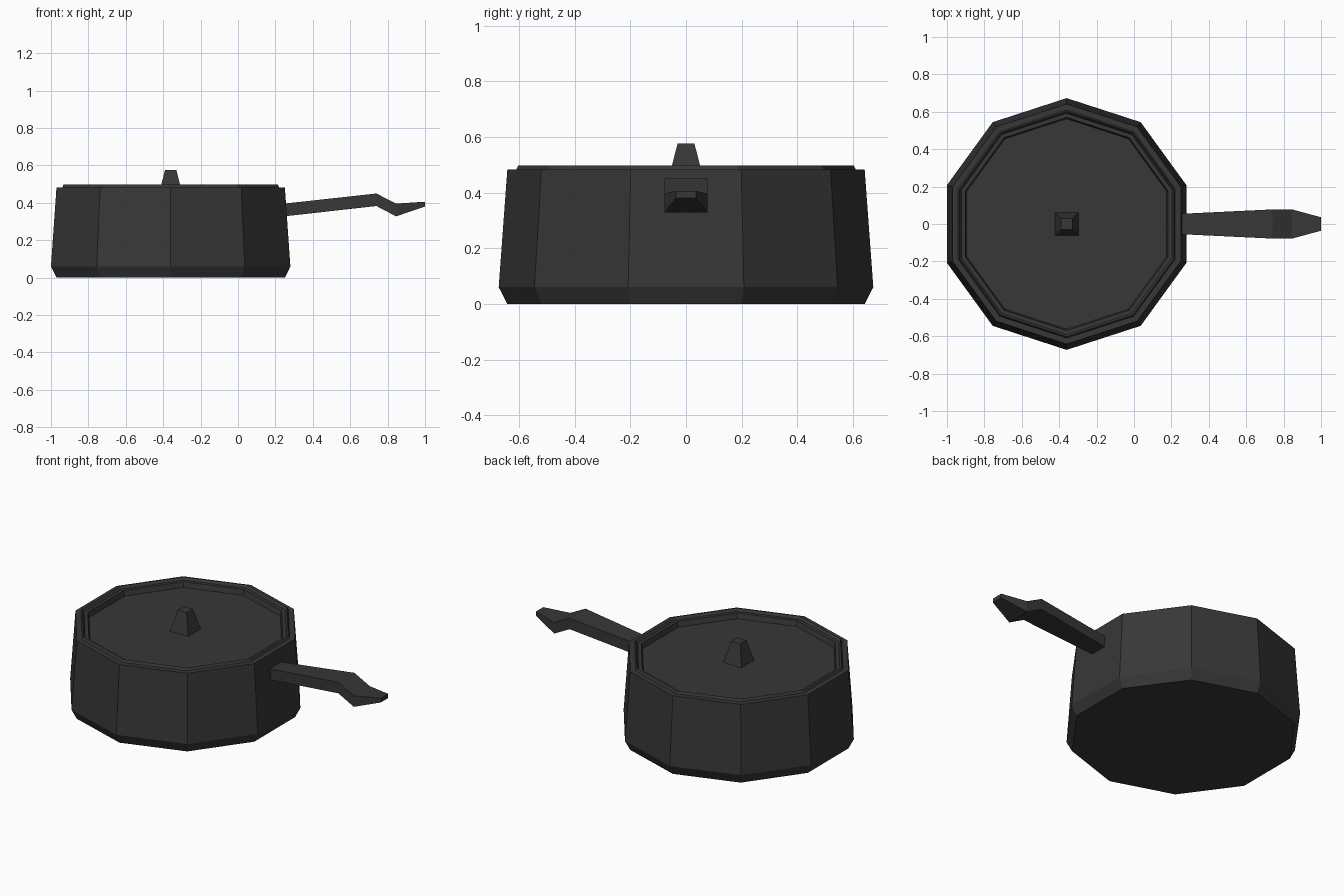
import bpy, bmesh, math

if "Cube" in bpy.data.objects:
    bpy.data.objects.remove(bpy.data.objects["Cube"])

# one flat colour for everything
dark = bpy.data.materials.new("dark_iron")
dark.diffuse_color = (0.038, 0.038, 0.038, 1)
dark.use_nodes = True
dark.node_tree.nodes["Principled BSDF"].inputs["Base Color"].default_value = dark.diffuse_color

CX = -0.36  # centre of the pot


def loft(name, rings):
    """Join equal-sized rings of points with quads and cap both ends."""
    bm = bmesh.new()
    loops = [[bm.verts.new(p) for p in r] for r in rings]
    n = len(loops[0])
    for a, b in zip(loops, loops[1:]):
        for i in range(n):
            j = (i + 1) % n
            bm.faces.new((a[i], a[j], b[j], b[i]))
    bm.faces.new(loops[0][::-1])
    bm.faces.new(loops[-1])
    bmesh.ops.recalc_face_normals(bm, faces=bm.faces)
    mesh = bpy.data.meshes.new(name)
    bm.to_mesh(mesh)
    bm.free()
    mesh.materials.append(dark)
    obj = bpy.data.objects.new(name, mesh)
    bpy.context.collection.objects.link(obj)
    return obj


def ring(r, z, sides, start):
    step = 2 * math.pi / sides
    return [(CX + r * math.cos(start + i * step), r * math.sin(start + i * step), z)
            for i in range(sides)]


# ten-sided pot body, corner pointing along y
pot = [(0.642, 0), (0.673, 0.06), (0.642, 0.482), (0.57, 0.482), (0.56, 0.44)]
loft("pot_body", [ring(r, z, 10, math.pi / 2) for r, z in pot])

# lid with raised rim and sunken flat top
lid = [(0.55, 0.43), (0.612, 0.478), (0.602, 0.498), (0.57, 0.45)]
loft("lid", [ring(r, z, 10, math.pi / 2) for r, z in lid])

# tapered square knob
knob = [(0.063, 0.448), (0.03, 0.577)]
loft("lid_knob", [ring(h * math.sqrt(2), z, 4, math.pi / 4) for h, z in knob])

# bent handle: x, half width, bottom z, top z
handle = [(0.22, 0.053, 0.325, 0.393), (0.74, 0.078, 0.383, 0.45),
          (0.845, 0.078, 0.328, 0.396), (1.0, 0.036, 0.38, 0.406)]
loft("handle", [[(x, -w, b), (x, w, b), (x, w, t), (x, -w, t)] for x, w, b, t in handle])
